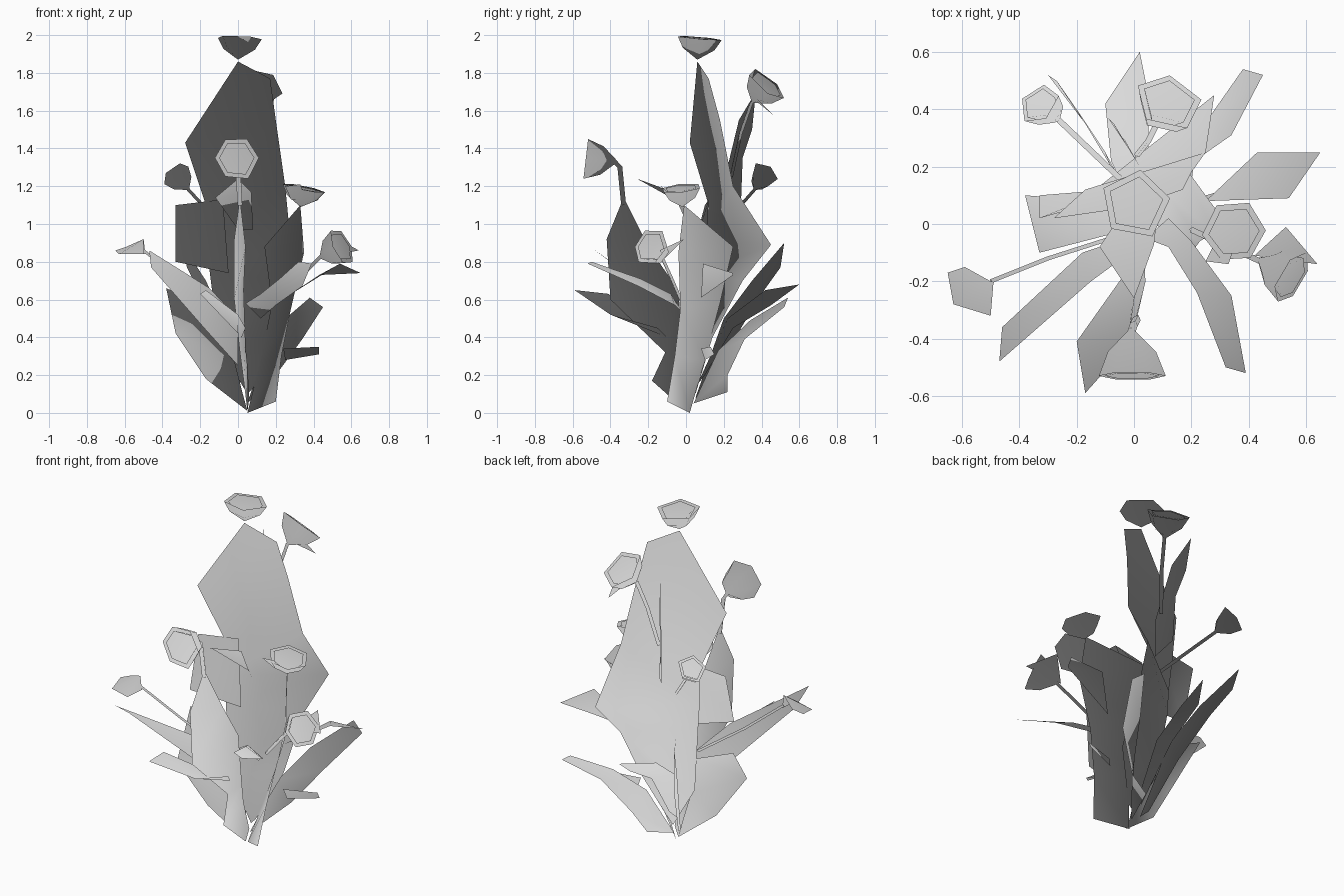
import bpy
import bmesh
import math
import random
from mathutils import Vector

random.seed(4)
if "Cube" in bpy.data.objects:
    bpy.data.objects.remove(bpy.data.objects["Cube"], do_unlink=True)

# One plain material for the whole plant
pale_grey = bpy.data.materials.new("pale_grey")
pale_grey.use_nodes = True
colour = (.7, .7, .7, 1)
pale_grey.diffuse_color = colour
pale_grey.node_tree.nodes["Principled BSDF"].inputs["Base Color"].default_value = colour

# Foliage normals fan out from a point under the plant
root = Vector((.05, -.03, -.2))


def finish(bm, name):
    """Turn a bmesh into a named object with soft, upward foliage normals."""
    bm.normal_update()
    for face in bm.faces:
        if face.normal.dot(face.calc_center_median() - root) < 0:
            face.normal_flip()
    mesh = bpy.data.meshes.new(name)
    bm.to_mesh(mesh)
    bm.free()
    mesh.materials.append(pale_grey)
    mesh.shade_smooth()
    mesh.normals_split_custom_set_from_vertices(
        [(vert.co - root).normalized() for vert in mesh.vertices])
    obj = bpy.data.objects.new(name, mesh)
    bpy.context.collection.objects.link(obj)


def blade(name, *rows):
    """Folded leaf: each row holds its two edge points, or one tip point."""
    bm = bmesh.new()
    rings = [[bm.verts.new(point) for point in row] for row in rows]
    for lower, upper in zip(rings, rings[1:]):
        bm.faces.new(lower + upper[::-1])
    finish(bm, name)


def ring(bm, centre, axis, radius, wobble):
    """Polygon of vertices around an axis, slightly uneven."""
    turn = axis.to_track_quat('Z', 'Y')
    verts = []
    for i, stretch in enumerate(wobble):
        angle = math.tau * i / len(wobble)
        spot = Vector((math.cos(angle), math.sin(angle), 0)) * radius * stretch
        verts.append(bm.verts.new(centre + turn @ spot))
    return verts


def skin(bm, rings):
    """Walls between neighbouring rings."""
    for a, b in zip(rings, rings[1:]):
        for i in range(len(a)):
            j = (i + 1) % len(a)
            bm.faces.new((a[i], a[j], b[j], b[i]))


def bloom(name, tip, centre, radius, sides=5):
    """Open faceted cup of petals around a smaller closed cup."""
    bm = bmesh.new()
    tip, centre = Vector(tip), Vector(centre)
    axis = centre - tip
    wobble = [random.uniform(.92, 1.08) for _ in range(sides)]

    def cup(*profile):
        rings = [ring(bm, tip + axis * along, axis, radius * wide, wobble)
                 for along, wide in profile]
        skin(bm, rings)
        return rings

    petals = cup((.5, .72), (1, 1))
    point = bm.verts.new(tip)
    for i in range(sides):
        bm.faces.new((point, petals[0][(i + 1) % sides], petals[0][i]))
    heart = cup((.5, .5), (1, .8))
    bm.faces.new(heart[-1])
    finish(bm, name)


def stem(name, *points, radius=.01):
    """Thin straight-sided stalk along a path."""
    bm = bmesh.new()
    points = [Vector(p) for p in points]
    axis = points[-1] - points[0]
    skin(bm, [ring(bm, p, axis, radius, [1] * 4) for p in points])
    finish(bm, name)


# Large upright leaves that form the body
blade("tall_back_leaf",
      [(.05, .05, .1), (.08, .05, .13)],
      [(-.1, .06, .35), (.2, .14, .4)],
      [(-.15, .1, .75), (.22, .3, .7)],
      [(-.16, .1, .9), (.28, .45, .89)],
      [(-.17, .12, 1.1), (.25, .25, 1.2)],
      [(-.28, .02, 1.43), (.2, .18, 1.55)],
      [(0, .06, 1.86), (.17, .12, 1.77)])
blade("left_broad_leaf",
      [(.05, .02, 0), (.2, -.1, .06)],
      [(.12, .1, .28), (.23, -.06, .3)],
      [(.18, .18, .58), (.28, -.03, .55)],
      [(.14, .25, .88), (.35, -.04, .85)],
      [(.33, -.01, 1.1)])
blade("right_broad_leaf",
      [(.05, 0, .01)],
      [(-.17, -.04, .18), (.02, 0, .12)],
      [(-.33, -.1, .42), (-.02, -.02, .28)],
      [(-.38, .1, .66), (-.12, .08, .55)])
blade("front_broad_leaf",
      [(.05, 0, .01), (.06, .02, .08)],
      [(.03, -.18, .17), (.05, -.02, .25)],
      [(.01, -.11, .32), (.04, -.02, .35)],
      [(-.02, -.4, .6), (.03, -.04, .65)],
      [(-.02, -.42, .92), (.04, -.2, .88)],
      [(.01, -.33, 1.14)])
blade("right_upper_leaf",
      [(-.33, .02, .8), (-.05, .1, .74)],
      [(-.33, .1, 1.1), (-.08, .12, 1.13)])
blade("rear_upper_leaf",
      [(.02, .2, 1), (-.03, .29, 1.08)],
      [(.02, .2, 1.22), (-.04, .3, 1.35)],
      [(-.03, .28, 1.55), (-.07, .35, 1.5)],
      [(-.09, .37, 1.7)])

# Spreading side leaves
blade("front_right_leaf",
      [(0, -.09, .5), (0, -.04, .25)],
      [(-.15, -.2, .66), (-.18, -.1, .45)],
      [(-.47, -.48, .86), (-.46, -.36, .77)])
blade("front_left_leaf",
      [(.04, -.05, .58), (.12, .02, .5)],
      [(.12, -.08, .63), (.2, -.06, .57)],
      [(.22, -.24, .71), (.34, -.25, .67)],
      [(.32, -.5, .8), (.39, -.52, .79)])
blade("front_low_leaf",
      [(.02, -.1, .4), (.04, -.15, .45)],
      [(-.2, -.41, .63), (0, -.4, .52)],
      [(-.17, -.59, .65)])
blade("left_leaf",
      [(.25, .08, .61)],
      [(.43, .25, .73), (.54, .09, .79)],
      [(.65, .25, .74)])
blade("rear_left_leaf",
      [(.05, .04, .05), (.1, .22, .11)],
      [(.14, .17, .33), (.2, .22, .2)],
      [(.24, .34, .49), (.34, .31, .39)],
      [(.38, .54, .61), (.45, .52, .56)])
blade("rear_leaf",
      [(0, .06, .15), (.04, .1, .2)],
      [(-.08, .22, .5), (.05, .25, .45)],
      [(-.1, .42, .65), (.05, .45, .57)],
      [(.02, .6, .68)])
blade("rear_right_leaf",
      [(0, .05, .08), (-.02, .1, .1)],
      [(-.08, .2, .5), (-.1, .25, .38)],
      [(-.17, .35, .7), (-.2, .4, .63)],
      [(-.3, .52, .9), (-.27, .5, .77)])

# Small leaves between the large ones
blade("front_small_leaf",
      [(0, .1, .97), (.08, .02, .97)],
      [(-.12, -.08, 1.14), (.07, -.07, 1.17)],
      [(0, -.26, 1.24)])
blade("low_left_leaf",
      [(.24, .08, .34), (.25, .1, .28)],
      [(.43, .13, .35), (.43, .15, .31)])
blade("left_flower_leaf",
      [(.42, -.11, .82)],
      [(.53, -.01, .92), (.64, -.14, .86)])
blade("rear_flower_petal",
      [(.1, .36, 1.66), (.19, .38, 1.66)],
      [(.18, .47, 1.57)])
blade("left_flower_petal",
      [(.28, -.07, 1.13), (.36, -.05, 1.12)],
      [(.25, -.13, 1.2), (.33, -.14, 1.21)])

# Flowers, each with its tip and rim centre
bloom("top_flower", (0, .06, 1.87), (.005, .07, 1.985), .13)
bloom("rear_flower", (.08, .35, 1.64), (.12, .43, 1.74), .12)
bloom("front_flower", (-.01, -.36, 1.33), (-.01, -.53, 1.35), .12, 6)
bloom("left_upper_flower", (.33, -.02, 1.09), (.35, -.03, 1.19), .11, 6)
bloom("left_lower_flower", (.43, -.12, .82), (.55, -.19, .88), .1, 6)
bloom("rear_right_flower", (-.26, .36, 1.18), (-.33, .42, 1.27), .08)
blade("right_bud",
      [(-.49, -.2, .84)],
      [(-.5, -.2, .92), (-.5, -.32, .84)],
      [(-.59, -.15, .88), (-.63, -.28, .84)],
      [(-.65, -.17, .86)])

# Stalks that carry the flowers
stem("rear_stem", (.01, .24, 1.25), (.05, .29, 1.48), (.08, .35, 1.65))
stem("front_stem", (.01, -.33, 1.1), (0, -.35, 1.3), (-.01, -.38, 1.33), radius=.014)
stem("left_lower_stem", (.2, -.02, .58), (.33, -.08, .72), (.44, -.13, .83))
stem("rear_right_stem", (-.05, .16, .95), (-.27, .37, 1.19))
stem("right_stem", (-.05, -.04, .53), (-.3, -.12, .7), (-.5, -.2, .86), radius=.007)
